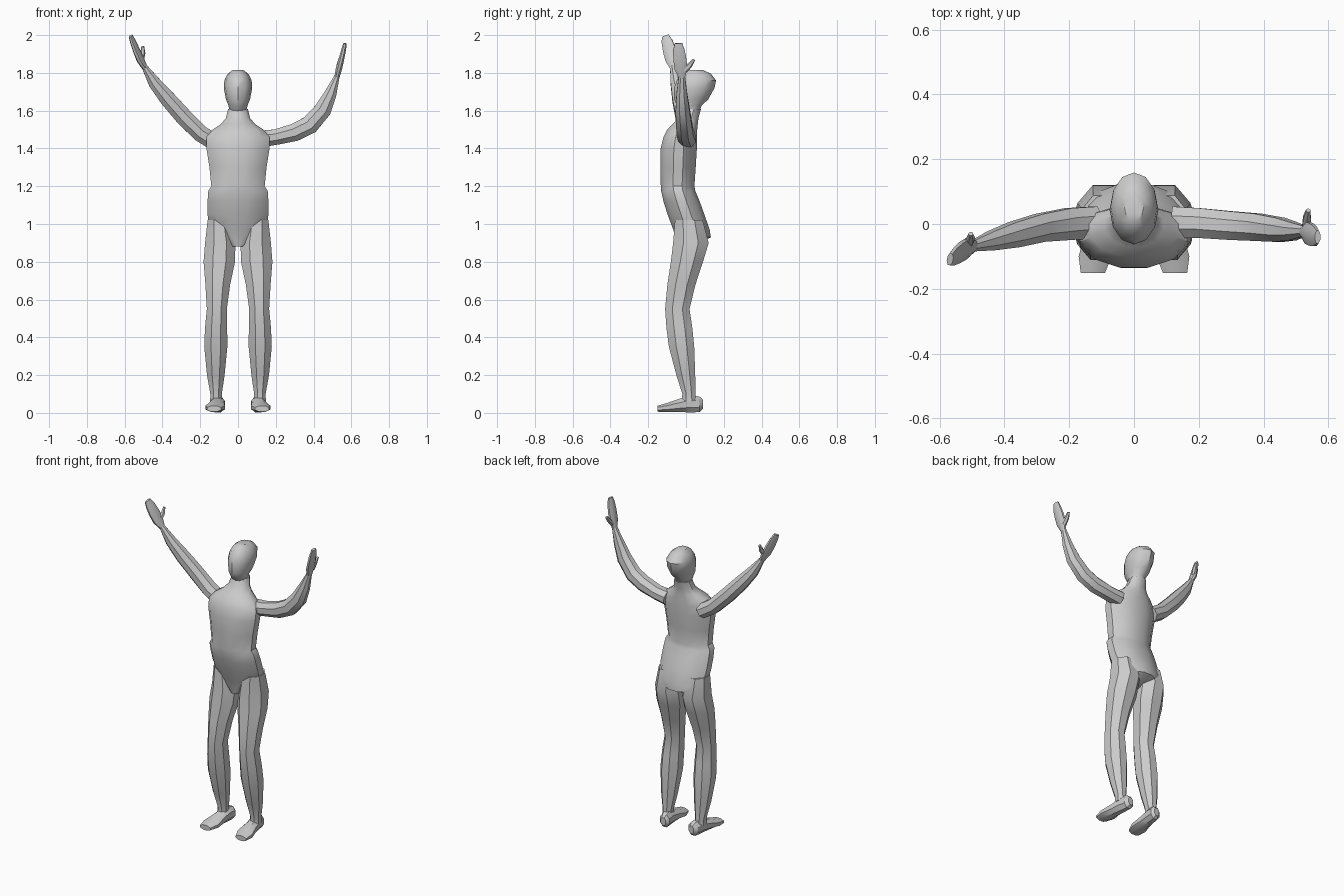
import bpy, bmesh, math
from mathutils import Vector


def loft(name, rings, ref, axis=None, n=8, phase=0.5, angle=35):
    """Skin rings of (centre, half width along ref, half depth); capped at both ends."""
    bm = bmesh.new()
    cs = [Vector(r[0]) for r in rings]
    loops = []
    for i, (c, a, b) in enumerate(rings):
        t = Vector(axis) if axis else cs[min(i + 1, len(cs) - 1)] - cs[max(i - 1, 0)]
        t.normalize()
        u = Vector(ref)
        u = (u - t * u.dot(t)).normalized()
        v = t.cross(u)
        k = 1.03 if n >= 12 else 1.06   # polygon corners reach the measured outline
        loop = []
        for j in range(n):
            w = 2 * math.pi * (j + phase) / n
            loop.append(bm.verts.new(cs[i] + u * (a * k * math.cos(w)) + v * (b * k * math.sin(w))))
        loops.append(loop)
    for p, q in zip(loops, loops[1:]):
        for j in range(n):
            bm.faces.new((p[j], p[(j + 1) % n], q[(j + 1) % n], q[j]))
    bm.faces.new(loops[0][::-1])
    bm.faces.new(loops[-1])
    bmesh.ops.recalc_face_normals(bm, faces=bm.faces)
    me = bpy.data.meshes.new(name)
    bm.to_mesh(me)
    bm.free()
    ob = bpy.data.objects.new(name, me)
    bpy.context.collection.objects.link(ob)
    bpy.context.view_layer.objects.active = ob
    ob.select_set(True)
    bpy.ops.object.shade_smooth_by_angle(angle=math.radians(angle))
    ob.select_set(False)
    return ob


def stack(name, rows, **kw):
    """Loft upwards from rows of (z, x0, x1, y0, y1)."""
    rings = [(((a + b) / 2, (c + d) / 2, z), (b - a) / 2, (d - c) / 2) for z, a, b, c, d in rows]
    return loft(name, rings, (1, 0, 0), axis=(0, 0, 1), **kw)


# Torso and neck: z, half width, front y, back y
torso = [(0.88, .03, -.05, .03), (0.93, .11, -.058, .132), (0.97, .152, -.068, .126),
         (1.05, .162, -.098, .098), (1.12, .162, -.12, .073), (1.175, .158, -.132, .05),
         (1.20, .142, -.134, .045), (1.30, .152, -.136, .052), (1.40, .168, -.135, .058),
         (1.46, .168, -.12, .058), (1.50, .135, -.10, .06), (1.53, .09, -.07, .063),
         (1.56, .065, -.04, .066), (1.61, .052, -.02, .08)]
stack("torso", [(z, -w, w, f, b) for z, w, f, b in torso], n=12)

# Head
head = [(1.595, .045, -.02, .07), (1.625, .048, -.045, .08), (1.66, .062, -.06, .115),
        (1.72, .073, -.06, .148), (1.76, .070, -.046, .156), (1.795, .053, -.022, .13),
        (1.815, .028, .01, .09)]
stack("head", [(z, -w, w, f, b) for z, w, f, b in head], n=12, phase=0)

# Legs and splayed feet, one per side
leg = [(.06, .085, .148, -.025, .055), (.10, .085, .147, -.02, .05), (.20, .07, .165, -.052, .05),
       (.35, .055, .18, -.092, .045), (.45, .056, .176, -.105, .035), (.55, .058, .166, -.112, .02),
       (.68, .04, .174, -.1, .052), (.80, .014, .184, -.082, .092), (.90, .012, .176, -.07, .122),
       (1.02, .04, .162, -.06, .09)]
foot = [((.100, .090, .045), .018, .025), ((.102, .072, .045), .034, .042),
        ((.107, .03, .048), .036, .046), ((.113, -.03, .04), .04, .037),
        ((.120, -.10, .028), .052, .025), ((.127, -.152, .022), .038, .016)]
for side, s in (("left", 1), ("right", -1)):
    stack(side + "_leg", [(z, *sorted((s * a, s * b)), c, d) for z, a, b, c, d in leg])
    loft(side + "_foot", [((s * c[0], c[1], c[2]), a, b) for c, a, b in foot],
         (1, 0, 0), axis=(0, -1, 0))

# Raised arms, each in its own pose
Y = (0, 1, 0)
loft("right_arm", [((-.12, .005, 1.43), .05, .045), ((-.20, 0, 1.48), .05, .045),
                   ((-.29, -.012, 1.57), .044, .046), ((-.37, -.033, 1.66), .04, .043),
                   ((-.44, -.052, 1.745), .03, .034), ((-.497, -.068, 1.835), .017, .015)], Y)
loft("left_arm", [((.12, .005, 1.45), .05, .045), ((.20, .003, 1.46), .047, .042),
                  ((.30, -.005, 1.485), .045, .048), ((.38, -.01, 1.525), .043, .05),
                  ((.45, -.018, 1.605), .038, .046), ((.49, -.022, 1.69), .029, .033),
                  ((.525, -.022, 1.785), .017, .014)], Y)

# Mitten hands with thumbs
loft("right_hand", [((-.492, -.067, 1.825), .017, .014), ((-.517, -.076, 1.87), .034, .018),
                    ((-.538, -.088, 1.92), .035, .016), ((-.556, -.10, 1.965), .03, .013),
                    ((-.568, -.109, 1.995), .02, .010)], (.3, .95, 0))
loft("right_thumb", [((-.512, -.065, 1.87), .014, .014), ((-.504, -.043, 1.905), .013, .013),
                     ((-.504, -.03, 1.94), .007, .007)], Y, n=6)
loft("left_hand", [((.523, -.022, 1.775), .017, .014), ((.535, -.027, 1.825), .035, .017),
                   ((.548, -.033, 1.875), .035, .015), ((.559, -.038, 1.92), .031, .013),
                   ((.567, -.04, 1.957), .02, .009)], Y)
loft("left_thumb", [((.533, -.008, 1.81), .015, .014), ((.534, .02, 1.84), .013, .013),
                    ((.538, .042, 1.87), .007, .007)], (1, 0, 0), n=6)
